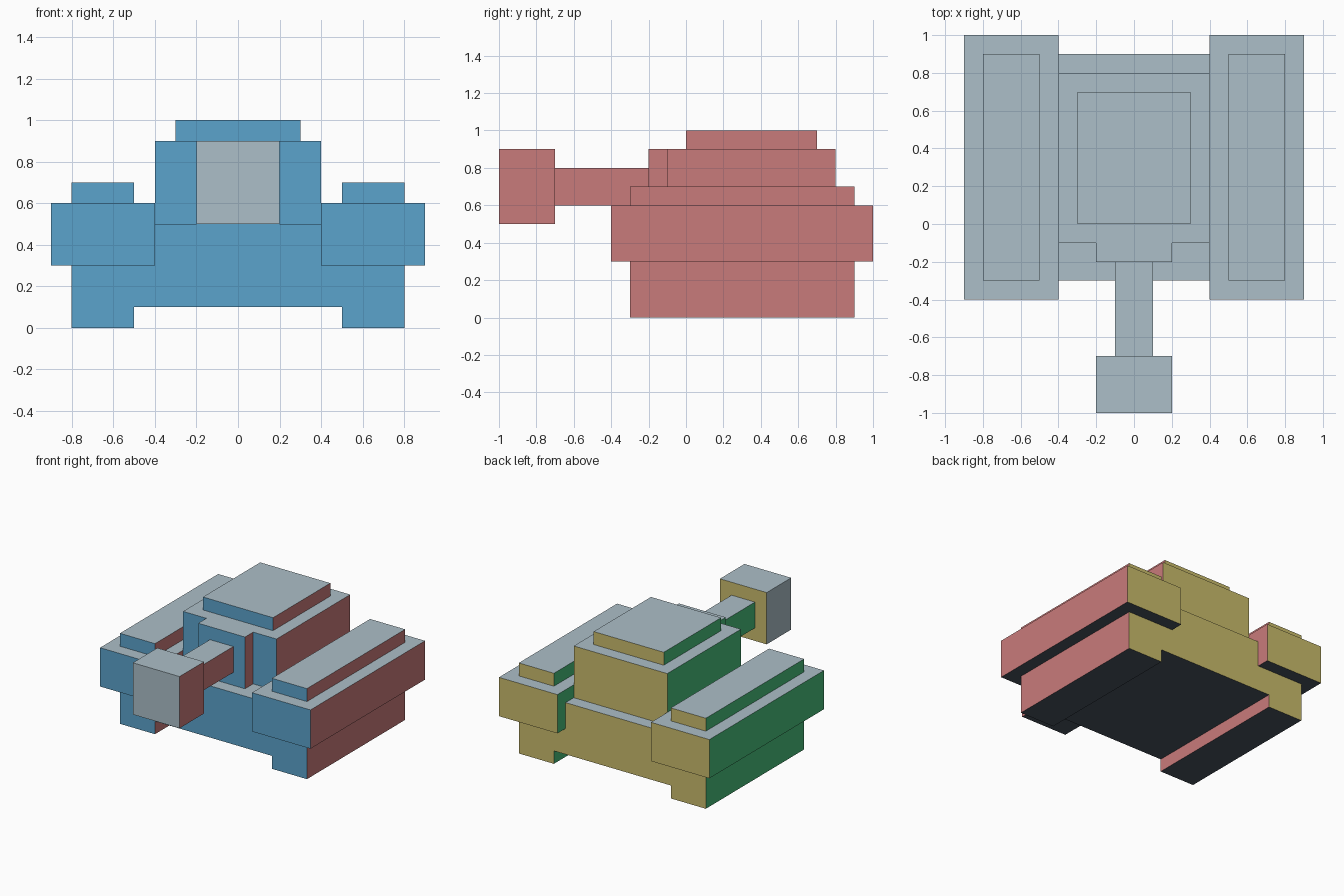
import bpy, bmesh

if "Cube" in bpy.data.objects:
    bpy.data.objects.remove(bpy.data.objects["Cube"])


def linear(c):
    c /= 255
    return c / 12.92 if c <= 0.04045 else ((c + 0.055) / 1.055) ** 2.4


# One flat colour per facing direction
COLOURS = {
    "front": ("sky_blue", (91, 163, 204)),
    "back": ("mustard", (202, 188, 108)),
    "right": ("dusty_red", (201, 123, 123)),
    "left": ("leaf_green", (72, 190, 122)),
    "top": ("pale_grey", (172, 191, 200)),
    "bottom": ("dark_slate", (72, 82, 94)),
}
SIDES = list(COLOURS)
MATERIALS = []
for label, rgb in COLOURS.values():
    mat = bpy.data.materials.new(label)
    mat.diffuse_color = (*[linear(c) for c in rgb], 1)
    mat.use_nodes = True
    mat.node_tree.nodes["Principled BSDF"].inputs["Base Color"].default_value = mat.diffuse_color
    MATERIALS.append(mat)


def side_of(n):
    if abs(n.y) > 0.7:
        return "front" if n.y < 0 else "back"
    if abs(n.x) > 0.7:
        return "right" if n.x > 0 else "left"
    return "top" if n.z > 0 else "bottom"


def prism(name, profile, y0, y1, hidden=(), grey=()):
    """Extrude an x-z profile along y, drop hidden contact sides, colour by direction."""
    bm = bmesh.new()
    face = bm.faces.new([bm.verts.new((x, y0, z)) for x, z in profile])
    new = bmesh.ops.extrude_face_region(bm, geom=[face], use_keep_orig=True)["geom"]
    bmesh.ops.translate(bm, vec=(0, y1 - y0, 0),
                        verts=[v for v in new if isinstance(v, bmesh.types.BMVert)])
    bmesh.ops.recalc_face_normals(bm, faces=bm.faces)
    bm.normal_update()
    drop = []
    for f in bm.faces:
        side = side_of(f.normal)
        if side in hidden:
            drop.append(f)
        f.material_index = SIDES.index("top" if side in grey else side)
    bmesh.ops.delete(bm, geom=drop, context='FACES')
    mesh = bpy.data.meshes.new(name)
    bm.to_mesh(mesh)
    bm.free()
    for mat in MATERIALS:
        mesh.materials.append(mat)
    obj = bpy.data.objects.new(name, mesh)
    bpy.context.collection.objects.link(obj)
    return obj


def box(name, x, y, z, **kw):
    return prism(name, [(x[0], z[0]), (x[1], z[0]), (x[1], z[1]), (x[0], z[1])], *y, **kw)


# Hull with two runners below and a raised centre
half = [(0.5, 0.1), (0.5, 0), (0.8, 0), (0.8, 0.3), (0.4, 0.3), (0.4, 0.5)]
prism("hull", half + [(-x, z) for x, z in reversed(half)], -0.3, 0.9)

# Side fenders and the raised strips on them
for side, s in (("left", -1), ("right", 1)):
    box(side + "_fender", sorted((0.4 * s, 0.9 * s)), (-0.4, 1.0), (0.3, 0.6))
    box(side + "_fender_strip", sorted((0.5 * s, 0.8 * s)), (-0.3, 0.9), (0.6, 0.7),
        hidden=("bottom",))

# Turret, hatch and gun mount
box("turret", (-0.4, 0.4), (-0.1, 0.8), (0.5, 0.9), hidden=("bottom",))
box("hatch", (-0.3, 0.3), (0.0, 0.7), (0.9, 1.0), hidden=("bottom",))
box("gun_mount", (-0.2, 0.2), (-0.2, -0.1), (0.5, 0.9), hidden=("bottom", "back"))

# Barrel and muzzle block
box("barrel", (-0.1, 0.1), (-0.7, -0.2), (0.6, 0.8), hidden=("front", "back"))
box("muzzle", (-0.2, 0.2), (-1.0, -0.7), (0.5, 0.9), grey=("front", "left"))
